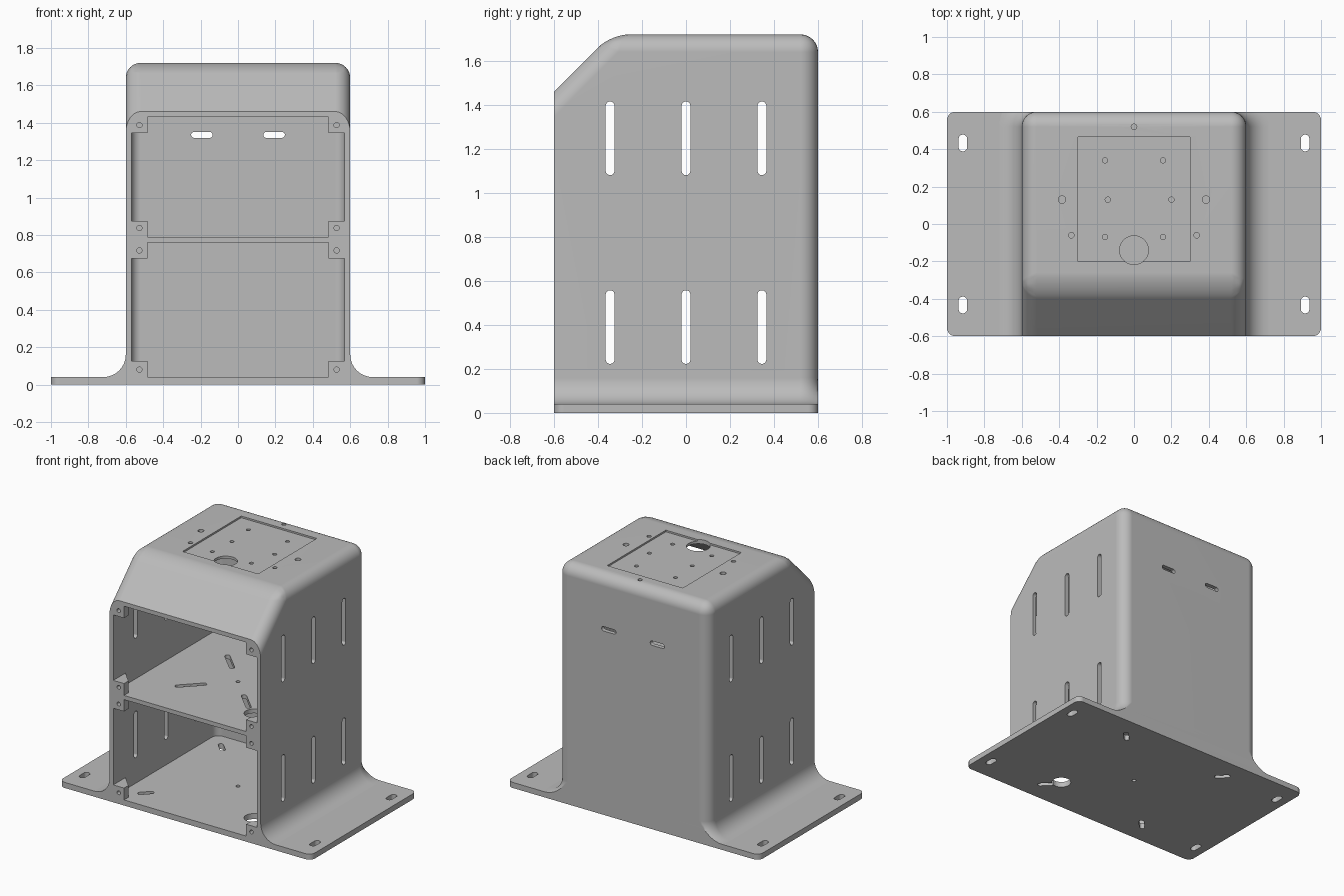
import bpy, bmesh
from math import pi, sin, cos, asin, atan2
from mathutils import Matrix, Vector

cube = bpy.data.objects.get("Cube")
if cube:
    bpy.data.objects.remove(cube, do_unlink=True)

grey = bpy.data.materials.new("light grey")
grey.use_nodes = True
grey.diffuse_color = (0.5, 0.5, 0.5, 1)
grey.node_tree.nodes["Principled BSDF"].inputs["Base Color"].default_value = (0.5, 0.5, 0.5, 1)

R = 0.08        # outer corner radius
FILLET = 0.12   # flare where the walls meet the base
T = 0.04        # base thickness


def make(name, bm):
    bmesh.ops.recalc_face_normals(bm, faces=bm.faces)
    me = bpy.data.meshes.new(name)
    bm.to_mesh(me)
    bm.free()
    me.materials.append(grey)
    ob = bpy.data.objects.new(name, me)
    bpy.context.collection.objects.link(ob)
    return ob


def prism(bm, pts, depth):
    """Extrude a closed outline by a vector."""
    face = bm.faces.new([bm.verts.new(p) for p in pts])
    ext = bmesh.ops.extrude_face_region(bm, geom=[face], use_keep_orig=True)
    verts = [g for g in ext["geom"] if isinstance(g, bmesh.types.BMVert)]
    bmesh.ops.translate(bm, verts=verts, vec=depth)


def box(bm, lo, hi):
    prism(bm, [(lo[0], lo[1], lo[2]), (hi[0], lo[1], lo[2]),
               (hi[0], hi[1], lo[2]), (lo[0], hi[1], lo[2])], (0, 0, hi[2] - lo[2]))


def slot(bm, at, width, length=0, angle=0, axis="Z", depth=0.2, seg=24):
    """Round or stadium-shaped cutter centred at a point."""
    rot = {"Z": Matrix(), "X": Matrix.Rotation(pi / 2, 4, "Y"),
           "Y": Matrix.Rotation(pi / 2, 4, "X")}[axis]
    m = Matrix.Translation(at) @ rot @ Matrix.Rotation(angle, 4, "Z")
    half = max(length - width, 0) / 2
    pts = []
    for i in range(seg):
        a = 2 * pi * (i + 0.5) / seg
        shift = half if cos(a) > 0 else -half
        pts.append(m @ Vector((width / 2 * cos(a) + shift, width / 2 * sin(a), -depth / 2)))
    prism(bm, pts, rot @ Vector((0, 0, depth)))


def cut(ob, bm):
    tool = make("cutter", bm)
    tool.hide_render = True
    mod = ob.modifiers.new("cut", "BOOLEAN")
    mod.operation, mod.solver, mod.object = "DIFFERENCE", "EXACT", tool
    mod.use_self = True
    bpy.context.view_layer.objects.active = ob
    bpy.ops.object.modifier_apply(modifier=mod.name)
    bpy.data.objects.remove(tool, do_unlink=True)


def hood(half, front, back, bottom, top, shoulder, radius):
    """Box with a 45 degree front shoulder and rounded back, top and shoulder edges."""
    bm = bmesh.new()
    prof = [(front, bottom), (back, bottom), (back, top),
            (front + top - shoulder, top), (front, shoulder)]
    prism(bm, [(-half, y, z) for y, z in prof], (2 * half, 0, 0))
    edges = [e for e in bm.edges
             if not all(abs(v.co.y - front) < 1e-4 for v in e.verts)
             and not all(abs(v.co.z - bottom) < 1e-4 for v in e.verts)]
    bmesh.ops.bevel(bm, geom=edges, offset=radius, segments=8, profile=0.5, affect="EDGES")
    return bm


# Housing: rounded hood whose lower rim flares out into the base
bm = hood(0.6, -0.6, 0.6, T + FILLET, 1.72, 1.46, R)
bmesh.ops.recalc_face_normals(bm, faces=bm.faces)
floor = [f for f in bm.faces if f.normal.z < -0.9]
bmesh.ops.delete(bm, geom=floor, context="FACES_ONLY")
steps, prev, c = 8, 0.0, 0.6 - R
for i in range(1, steps + 1):
    a = pi / 2 * i / steps
    d, z = FILLET * (1 - cos(a)), T + FILLET * (1 - sin(a))
    rim = [e for e in bm.edges if e.is_boundary]
    ext = bmesh.ops.extrude_edge_only(bm, edges=rim)
    for v in [g for g in ext["geom"] if isinstance(g, bmesh.types.BMVert)]:
        side = 1 if v.co.x > 0 else -1
        if v.co.y < 0:
            v.co.x = side * (0.6 + d)
        else:
            f = atan2(v.co.y - c, abs(v.co.x) - c) / asin(R / (R + prev))
            t = f * asin(R / (R + d))
            v.co.x, v.co.y = side * (c + (R + d) * cos(t)), c + (R + d) * sin(t)
        v.co.z = z
    prev = d
bmesh.ops.holes_fill(bm, edges=[e for e in bm.edges if e.is_boundary], sides=0)
housing = make("housing", bm)
cut(housing, hood(0.57, -0.62, 0.57, 0.02, 1.69, 1.41, 0.05))

# Shallow square recess on the roof
bm = bmesh.new()
box(bm, (-0.3, -0.2, 1.708), (0.3, 0.465, 1.8))
cut(housing, bm)

# Roof holes, side vents and rear slots
bm = bmesh.new()
slot(bm, (0, -0.14, 1.72), 0.154, seg=40)
for x, y, w in [(0, 0.52, 0.03), (-0.14, 0.13, 0.028), (0.2, 0.13, 0.028)]:
    slot(bm, (x, y, 1.72), w)
for s in (-1, 1):
    for x, y, w in [(0.155, 0.34, 0.028), (0.385, 0.13, 0.04),
                    (0.335, -0.06, 0.03), (0.155, -0.07, 0.028)]:
        slot(bm, (s * x, y, 1.72), w)
    slot(bm, (s * 0.193, 0.6, 1.335), 0.032, 0.115, axis="Y")
    for y in (-0.345, 0, 0.345):
        for z in (0.39, 1.248):
            slot(bm, (s * 0.6, y, z), 0.04, 0.335, axis="X")
cut(housing, bm)


def panel_holes(bm, z, offset, length):
    """Centre hole, cable hole and four diagonal slots."""
    slot(bm, (0, 0, z), 0.028)
    slot(bm, (0.365, -0.34, z), 0.13, seg=40)
    for sx in (-1, 1):
        for sy in (-1, 1):
            slot(bm, (sx * offset, sy * offset, z), 0.035, length, sx * sy * pi / 4)


# Base plate with mounting slots
bm = bmesh.new()
box(bm, (-1, -0.6, 0), (1, 0.6, T))
corners = [e for e in bm.edges if abs(e.verts[0].co.z - e.verts[1].co.z) > 0.01]
bmesh.ops.bevel(bm, geom=corners, offset=0.045, segments=6, profile=0.5, affect="EDGES")
base = make("base_plate", bm)
bm = bmesh.new()
for sx in (-1, 1):
    for sy in (-1, 1):
        slot(bm, (sx * 0.915, sy * 0.433, 0), 0.045, 0.09, pi / 2)
panel_holes(bm, 0, 0.43, 0.11)
cut(base, bm)

# Middle shelf
bm = bmesh.new()
box(bm, (-0.572, -0.6, 0.76), (0.572, 0.575, 0.79))
shelf = make("shelf", bm)
bm = bmesh.new()
panel_holes(bm, 0.775, 0.22, 0.21)
cut(shelf, bm)

# Screw bosses in the corners of both openings
parts = [housing, base, shelf]
levels = [("lower_bottom", 0.04, 0.08), ("lower_top", 0.675, 0.717),
          ("upper_bottom", 0.79, 0.837), ("upper_top", 1.345, 1.387)]
for side, s in (("left", 1), ("right", -1)):
    for label, z, hole in levels:
        bm = bmesh.new()
        prism(bm, [(s * x, y, z) for x, y in
                   [(0.485, -0.6), (0.572, -0.6), (0.572, -0.46), (0.485, -0.55)]], (0, 0, 0.085))
        boss = make(f"{side}_{label}_boss", bm)
        bm = bmesh.new()
        slot(bm, (s * 0.527, -0.6, hole), 0.028, axis="Y", depth=0.08, seg=16)
        cut(boss, bm)
        parts.append(boss)

# Smooth rounded areas, keep flat faces flat
bpy.ops.object.select_all(action="DESELECT")
for ob in parts:
    ob.select_set(True)
bpy.context.view_layer.objects.active = housing
bpy.ops.object.shade_smooth_by_angle(angle=pi / 6)
for ob in parts:
    mod = ob.modifiers.new("even shading", "WEIGHTED_NORMAL")
    mod.keep_sharp = True
